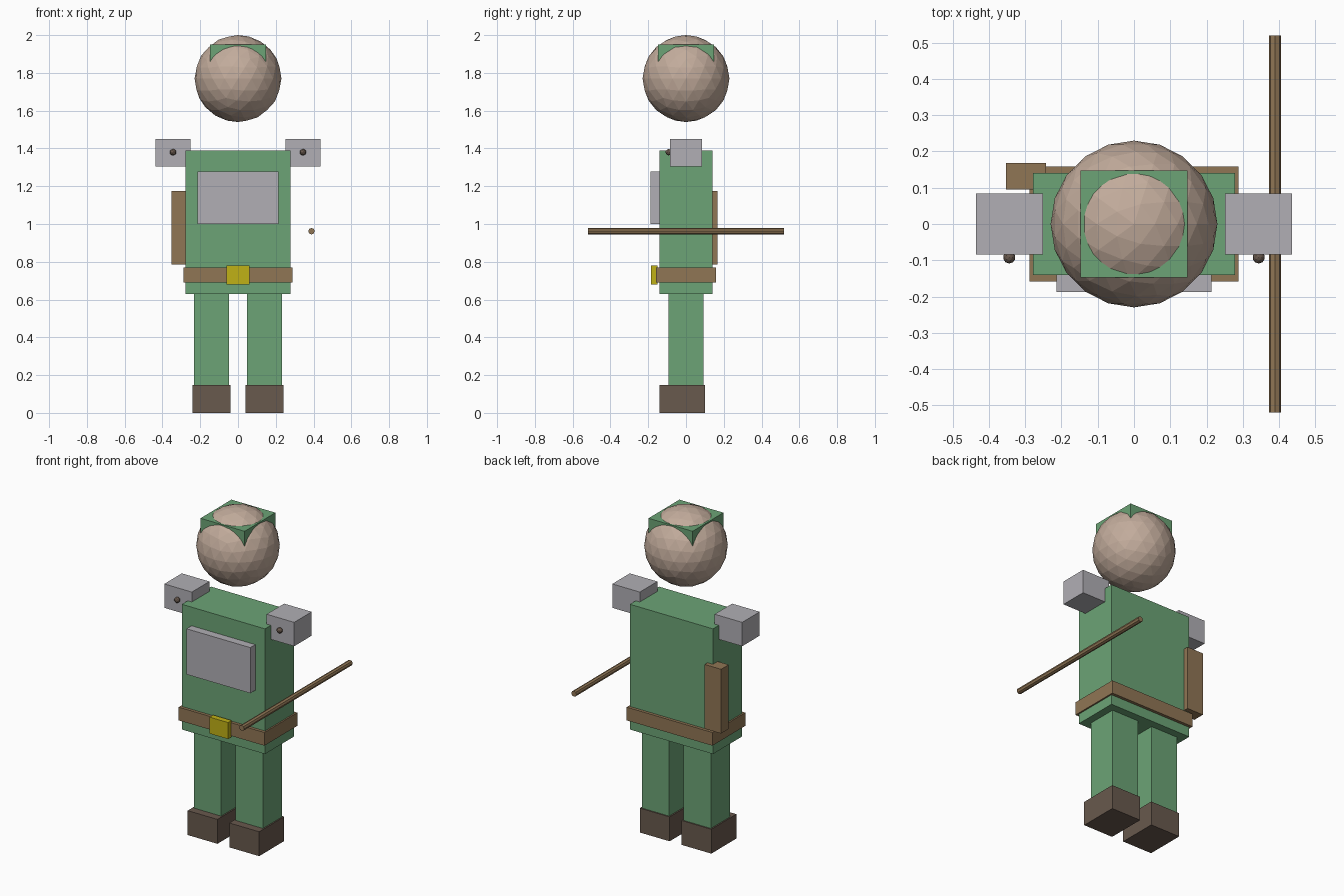
import bpy
import math

cube = bpy.data.objects.get("Cube")
if cube:
    bpy.data.objects.remove(cube, do_unlink=True)


def material(name, rgb):
    m = bpy.data.materials.new(name)
    m.use_nodes = True
    color = (*rgb, 1.0)
    m.diffuse_color = color
    m.node_tree.nodes["Principled BSDF"].inputs["Base Color"].default_value = color
    return m


green = material("green cloth", (0.15, 0.37, 0.18))
skin = material("skin", (0.54, 0.41, 0.33))
grey = material("grey metal", (0.44, 0.43, 0.46))
brown = material("brown leather", (0.28, 0.18, 0.09))
dark = material("dark boot leather", (0.14, 0.10, 0.075))
gold = material("gold", (0.53, 0.44, 0.008))


def finish(name, mat):
    obj = bpy.context.object
    obj.name = name
    obj.data.name = name
    obj.data.materials.append(mat)
    return obj


def box(name, mat, x, y, z):
    """Box given by its (low, high) extent on each axis."""
    spans = (x, y, z)
    bpy.ops.mesh.primitive_cube_add(size=1, location=[(a + b) / 2 for a, b in spans])
    obj = finish(name, mat)
    for v in obj.data.vertices:
        for i, (a, b) in enumerate(spans):
            v.co[i] *= b - a
    return obj


def ball(name, mat, radius, location, subdivisions):
    bpy.ops.mesh.primitive_ico_sphere_add(subdivisions=subdivisions, radius=radius, location=location)
    return finish(name, mat)


# Head and square cap
ball("head", skin, 0.23, (0, 0, 1.77), 3)
box("cap", green, (-0.148, 0.148), (-0.148, 0.148), (1.80, 1.95))

# Torso, chest plate, belt and buckle
box("torso", green, (-0.279, 0.279), (-0.14, 0.14), (0.63, 1.39))
box("chest_plate", grey, (-0.214, 0.214), (-0.188, -0.13), (1.0, 1.277))
box("belt", brown, (-0.288, 0.288), (-0.158, 0.158), (0.69, 0.77))
box("buckle", gold, (-0.062, 0.062), (-0.184, -0.15), (0.68, 0.78))

# Paired parts
for side, s in (("left", 1), ("right", -1)):
    def span(a, b):
        return tuple(sorted((a * s, b * s)))

    box(side + "_leg", green, span(0.048, 0.232), (-0.093, 0.093), (0.14, 0.64))
    box(side + "_boot", dark, span(0.04, 0.24), (-0.14, 0.10), (0, 0.148))
    box(side + "_shoulder_guard", grey, span(0.251, 0.436), (-0.084, 0.084), (1.305, 1.45))
    ball(side + "_shoulder_stud", dark, 0.017, (0.344 * s, -0.092, 1.38), 2)

# Quiver on the back and staff at the left side
box("quiver", brown, (-0.353, -0.243), (0.095, 0.168), (0.785, 1.175))
bpy.ops.mesh.primitive_cylinder_add(vertices=8, radius=0.017, depth=1.04,
                                    location=(0.389, 0, 0.962),
                                    rotation=(math.pi / 2, 0, 0))
finish("staff", brown)
